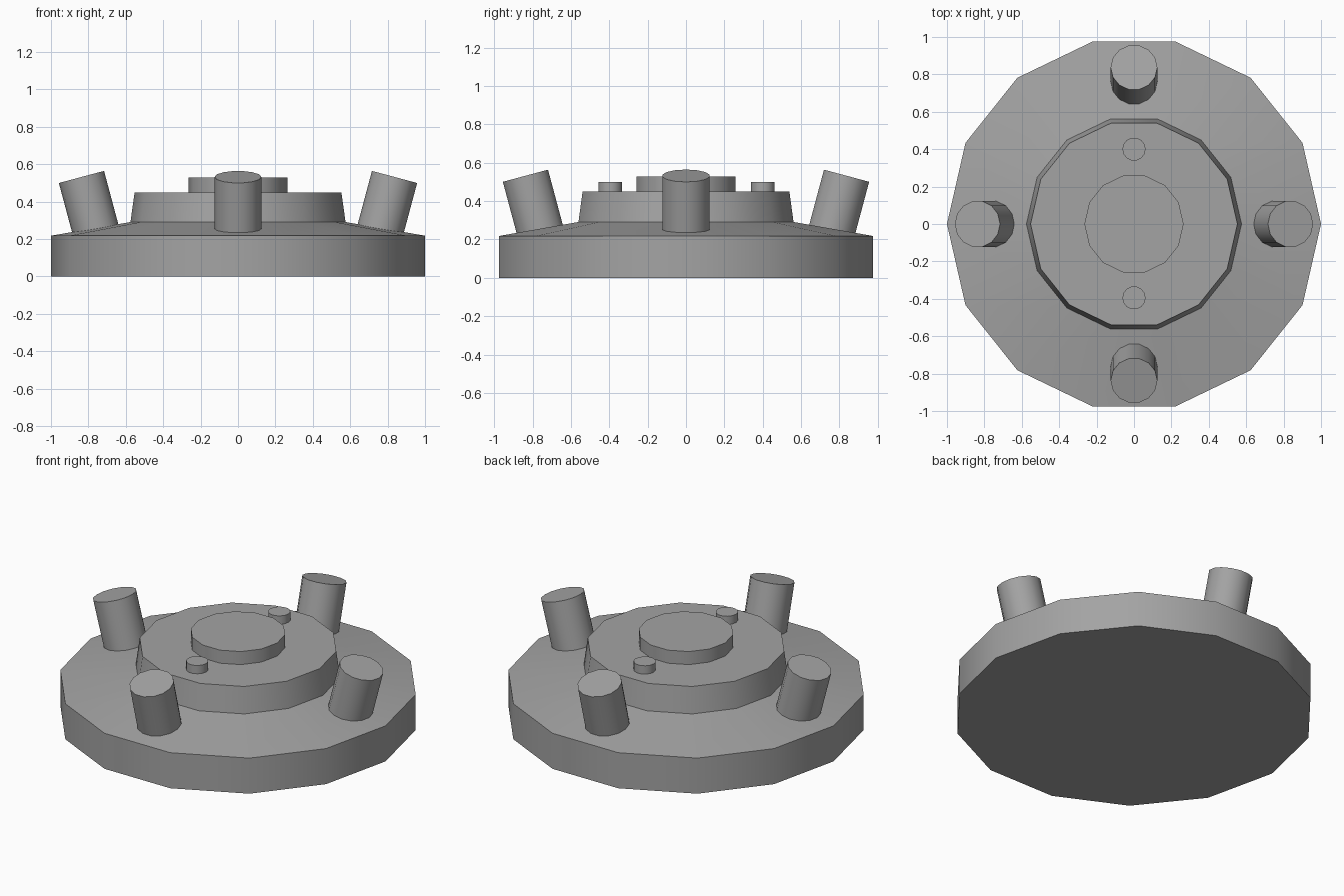
import bpy
import bmesh
from math import cos, sin, pi, radians
from mathutils import Euler, Vector

cube = bpy.data.objects.get("Cube")
if cube:
    bpy.data.objects.remove(cube, do_unlink=True)

SIDES = 14
TILT = radians(15)

# Single plain grey
grey = bpy.data.materials.new("plain_grey")
grey.use_nodes = True
colour = (0.37, 0.37, 0.37, 1)
grey.diffuse_color = colour
grey.node_tree.nodes["Principled BSDF"].inputs["Base Color"].default_value = colour


def turned(name, profile, location=(0, 0, 0), rotation=(0, 0, 0)):
    """Closed solid turned around z from (radius, height) pairs, bottom to top."""
    bm = bmesh.new()
    rings = []
    for r, z in profile:
        angles = [2 * pi * i / SIDES for i in range(SIDES)]
        rings.append([bm.verts.new((r * cos(a), r * sin(a), z)) for a in angles])
    for low, high in zip(rings, rings[1:]):
        for i in range(SIDES):
            j = (i + 1) % SIDES
            bm.faces.new((low[i], low[j], high[j], high[i]))
    bm.faces.new(rings[0][::-1])
    bm.faces.new(rings[-1])
    mesh = bpy.data.meshes.new(name)
    bm.to_mesh(mesh)
    bm.free()
    mesh.materials.append(grey)
    obj = bpy.data.objects.new(name, mesh)
    bpy.context.collection.objects.link(obj)
    obj.location = location
    obj.rotation_euler = rotation
    bpy.ops.object.select_all(action="DESELECT")
    obj.select_set(True)
    bpy.context.view_layer.objects.active = obj
    bpy.ops.object.shade_smooth_by_angle(angle=radians(30))
    return obj


# Wide base with a shallow sloping shoulder and a raised, tapered tier
turned("base", [(1, 0), (1, 0.218), (0.575, 0.291), (0.553, 0.449)])

# Central disc
turned("centre_disc", [(0.265, 0.44), (0.265, 0.529)])

# Small studs in front of and behind the disc
for side, y in (("front", -0.395), ("back", 0.4)):
    turned(side + "_stud", [(0.062, 0.44), (0.062, 0.5)], (0, y, 0))

# Four pegs leaning outward from the shoulder, placed by the centre of the top
for side, dx, dy in (("left", 1, 0), ("right", -1, 0), ("front", 0, -1), ("back", 0, 1)):
    top = Vector((dx * 0.837, dy * 0.837, 0.532))
    lean = Euler((-dy * TILT, dx * TILT, 0))
    turned(side + "_peg", [(0.125, -0.36), (0.125, 0)], top, lean)
